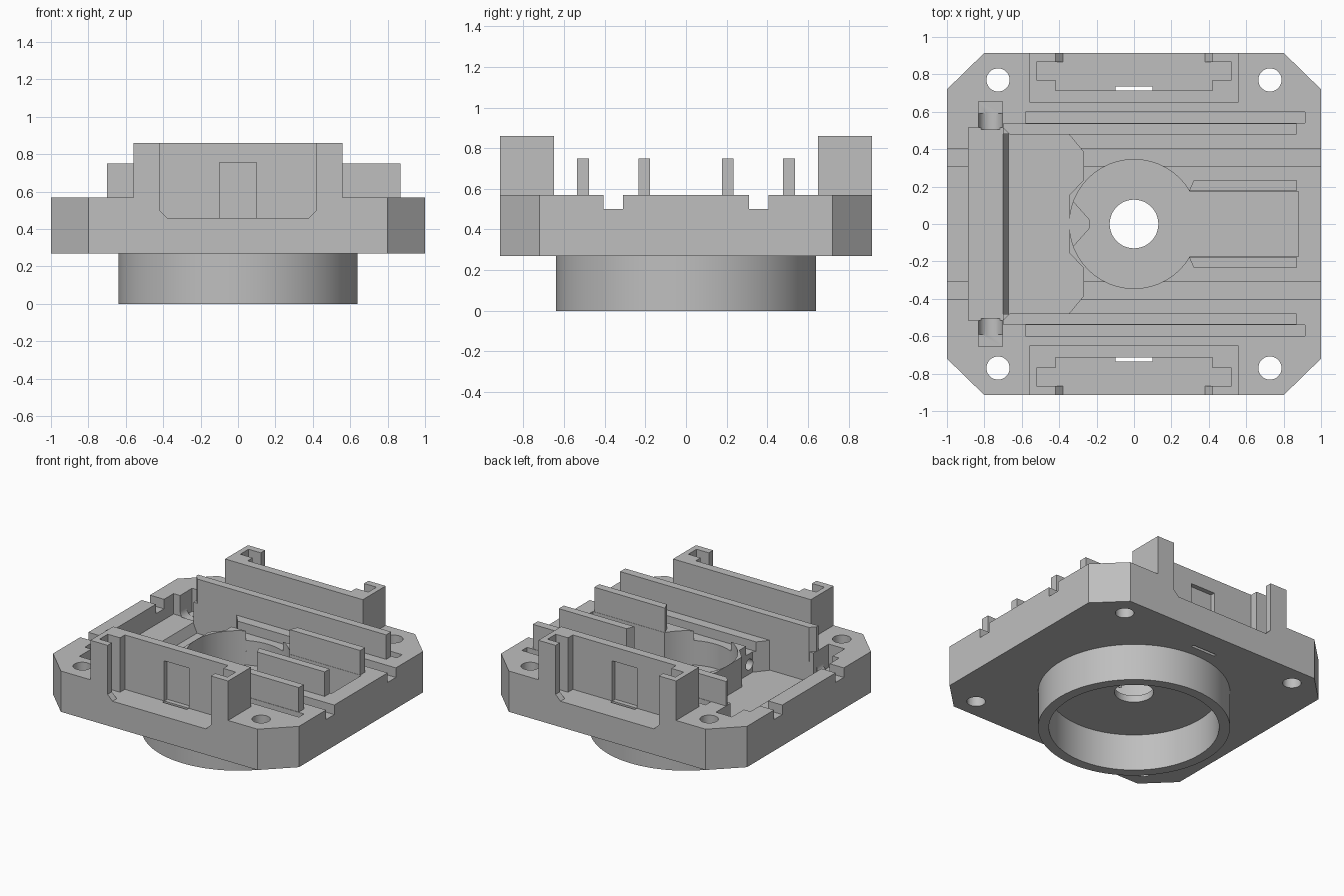
import bpy, bmesh, math
from mathutils import Matrix

old = bpy.data.objects.get("Cube")
if old:
    bpy.data.objects.remove(old, do_unlink=True)

grey = bpy.data.materials.new("plain grey")
grey.use_nodes = True
grey.diffuse_color = (0.52, 0.52, 0.52, 1)
grey.node_tree.nodes["Principled BSDF"].inputs["Base Color"].default_value = (0.52, 0.52, 0.52, 1)

DECK, BOTTOM, RIB_TOP, FLANGE_TOP = 0.57, 0.27, 0.75, 0.86
POCKET, WELL, LEDGE, SLOT = 0.35, 0.32, 0.42, 0.46
OVER = 1.0  # cutters reach above everything


def finish(bm, name):
    bmesh.ops.recalc_face_normals(bm, faces=bm.faces)
    mesh = bpy.data.meshes.new(name)
    bm.to_mesh(mesh)
    bm.free()
    mesh.materials.append(grey)
    ob = bpy.data.objects.new(name, mesh)
    bpy.context.collection.objects.link(ob)
    return ob


def prism(name, outline, lo, hi, plane="XY"):
    """Extrude an outline along z, or along y for plane XZ."""
    bm = bmesh.new()
    if plane == "XY":
        verts = [bm.verts.new((a, b, lo)) for a, b in outline]
        step = (0, 0, hi - lo)
    else:
        verts = [bm.verts.new((a, lo, b)) for a, b in outline]
        step = (0, hi - lo, 0)
    face = bm.faces.new(verts)
    new = bmesh.ops.extrude_face_region(bm, geom=[face])["geom"]
    bmesh.ops.translate(bm, vec=step, verts=[v for v in new if isinstance(v, bmesh.types.BMVert)])
    return finish(bm, name)


def box(name, x0, x1, y0, y1, z0, z1):
    y0, y1 = sorted((y0, y1))
    return prism(name, [(x0, y0), (x1, y0), (x1, y1), (x0, y1)], z0, z1)


def cylinder(name, centre, radius, depth, axis="Z", sides=64):
    bm = bmesh.new()
    turn = {"Z": Matrix(), "X": Matrix.Rotation(math.pi / 2, 4, "Y"),
            "Y": Matrix.Rotation(math.pi / 2, 4, "X")}[axis]
    bmesh.ops.create_cone(bm, cap_ends=True, segments=sides, radius1=radius, radius2=radius,
                          depth=depth, matrix=Matrix.Translation(centre) @ turn)
    return finish(bm, name)


def activate(ob):
    bpy.ops.object.select_all(action="DESELECT")
    ob.select_set(True)
    bpy.context.view_layer.objects.active = ob


def cut(ob, cutters):
    activate(ob)
    for c in cutters:
        mod = ob.modifiers.new("cut", "BOOLEAN")
        mod.operation, mod.solver, mod.object = "DIFFERENCE", "EXACT", c
        bpy.ops.object.modifier_apply(modifier=mod.name)


def smooth(ob):
    activate(ob)
    bpy.ops.object.shade_smooth_by_angle(angle=math.radians(30))


def drop(cutters):
    for c in cutters:
        bpy.data.objects.remove(c, do_unlink=True)


# Base plate with chamfered corners
base = prism("base_plate", [(-0.8, -0.915), (0.8, -0.915), (1, -0.72), (1, 0.72),
                            (0.8, 0.915), (-0.8, 0.915), (-1, 0.72), (-1, -0.72)], BOTTOM, DECK)

# Main pocket: high ledge, steep step, low floor
profile = [(-0.885, LEDGE), (-0.7, LEDGE), (-0.67, POCKET), (-0.345, POCKET),
           (-0.345, OVER), (-0.885, OVER)]
cuts = [prism("pocket_cut", profile, -0.48, 0.48, "XZ"),
        box("ledge_cut", -0.885, -0.7, -0.515, 0.515, LEDGE, OVER),
        cylinder("well_cut", (0, 0, WELL + 0.5), 0.345, 1),
        box("channel_cut", 0.2, 0.88, -0.175, 0.175, WELL, OVER),
        cylinder("centre_hole_cut", (0, 0, BOTTOM), 0.13, 1)]

for s in (-1, 1):
    # Wire grooves across both ends
    cuts.append(box("groove_cut", -0.3, 1.1, 0.31 * s, 0.405 * s, 0.5, OVER))
    cuts.append(box("groove_cut", -1.1, -0.8, 0.31 * s, 0.405 * s, 0.5, OVER))
    cuts.append(box("long_groove_cut", -0.58, 0.915, 0.54 * s, 0.6 * s, 0.5, OVER))
    # Tapered notches with a wire hole
    notch = [(-0.36, 0.48 * s), (-0.345, 0.476 * s), (-0.27, 0.385 * s),
             (-0.27, 0.235 * s), (-0.345, 0.155 * s), (-0.36, 0.155 * s)]
    cuts.append(prism("notch_cut", notch, POCKET, OVER))
    cuts.append(cylinder("wire_hole_cut", (-0.25, 0.35 * s, 0.42), 0.04, 0.2, "X", 24))
    # Pin seats
    cuts.append(cylinder("pin_seat_cut", (-0.767, 0.55 * s, 0.46), 0.065, 0.09, "Y", 32))
    cuts.append(box("pin_seat_cut", -0.832, -0.702, 0.5 * s, 0.595 * s, 0.46, OVER))
    cuts.append(box("pin_end_cut", -0.832, -0.702, 0.59 * s, 0.655 * s, 0.4, OVER))
    # Screw holes
    for x in (-0.727, 0.727):
        cuts.append(cylinder("screw_hole_cut", (x, 0.77 * s, 0.4), 0.062, 1, sides=32))
cut(base, cuts)
drop(cuts)

# Raised flanges with a stepped slot, open to the outside
opening = [(-0.38, SLOT), (0.38, SLOT), (0.42, 0.5), (0.42, OVER), (-0.42, OVER), (-0.42, 0.5)]
for s, side in ((-1, "front"), (1, "back")):
    flange = box(side + "_flange", -0.56, 0.56, 0.65 * s, 0.915 * s, DECK, FLANGE_TOP)
    slots = [box("wide_slot_cut", -0.52, 0.52, 0.77 * s, 0.865 * s, SLOT, OVER),
             box("narrow_slot_cut", -0.42, 0.42, 0.714 * s, 0.8 * s, SLOT, OVER),
             prism("opening_cut", opening, 0.8 * s, 1.0 * s, "XZ"),
             box("window_cut", -0.1, 0.1, 0.68 * s, 0.74 * s, SLOT, 0.755),
             box("slit_cut", -0.1, 0.1, 0.714 * s, 0.736 * s, 0, 0.6)]
    cut(flange, slots)
    cut(base, slots)
    drop(slots)

    # Long and short ribs
    prism(side + "_long_rib", [(-0.7, 0.515 * s), (-0.665, 0.478 * s), (0.87, 0.478 * s),
                               (0.87, 0.537 * s), (-0.7, 0.537 * s)], 0.5, RIB_TOP)
    prism(side + "_short_rib", [(0.295, 0.177 * s), (0.87, 0.177 * s),
                                (0.87, 0.235 * s), (0.32, 0.235 * s)], 0.5, RIB_TOP)

# Floor wedge pointing into the round well
prism("floor_wedge", [(-0.35, -0.15), (-0.235, -0.02), (-0.235, 0.02), (-0.35, 0.15)],
      WELL - 0.01, POCKET)

# Round collar underneath
collar = cylinder("collar", (0, 0, BOTTOM / 2), 0.64, BOTTOM, sides=96)
bore = cylinder("bore_cut", (0, 0, BOTTOM / 2), 0.567, 1, sides=96)
cut(collar, [bore])
drop([bore])

smooth(base)
smooth(collar)
